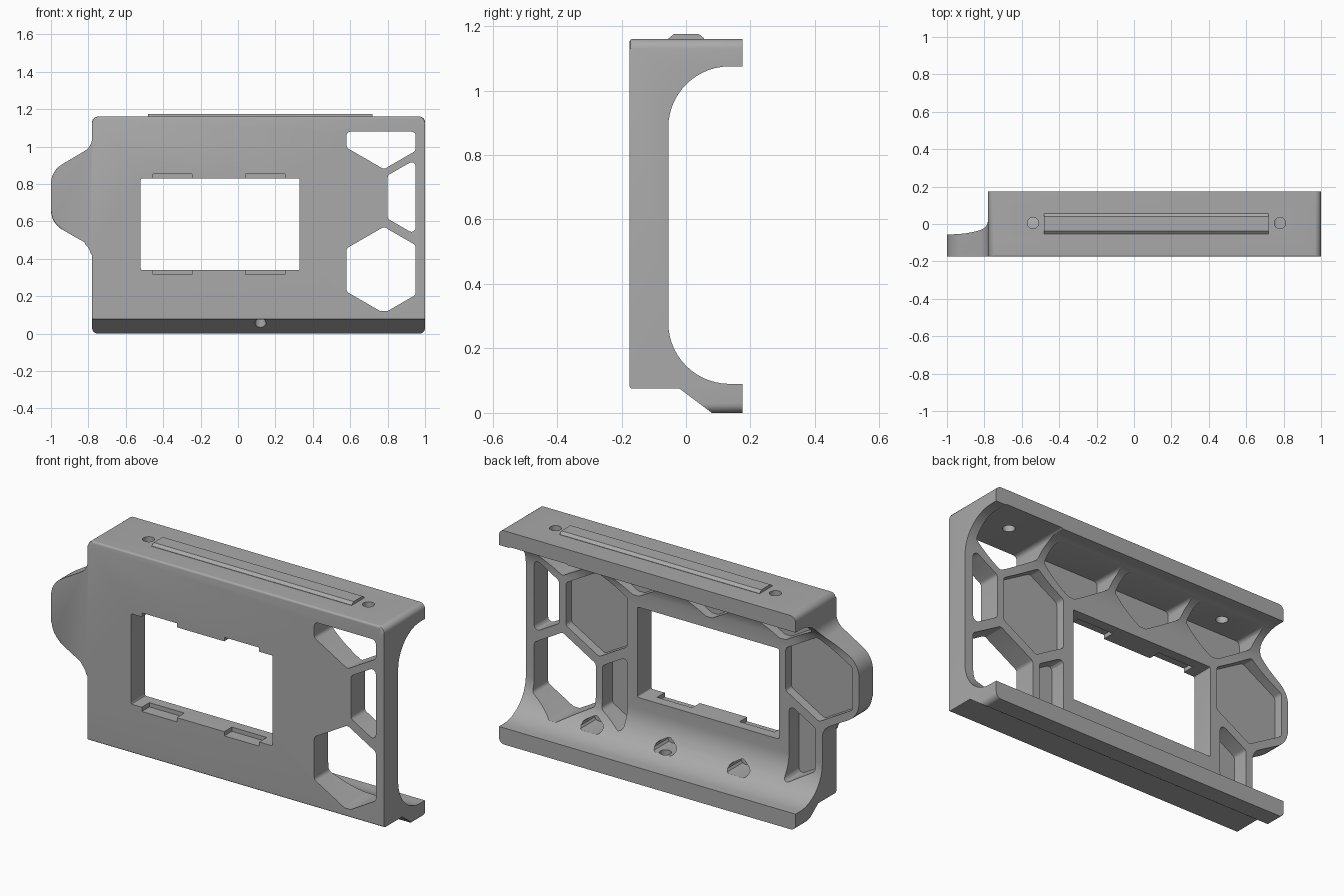
import bpy, bmesh, math
from mathutils import Vector

if "Cube" in bpy.data.objects:
    bpy.data.objects.remove(bpy.data.objects["Cube"], do_unlink=True)

grey = bpy.data.materials.new("plain grey")
grey.use_nodes = True
colour = (0.4, 0.4, 0.4, 1)
grey.diffuse_color = colour
grey.node_tree.nodes["Principled BSDF"].inputs["Base Color"].default_value = colour


def rounded(corners, steps=6):
    """Outline from (a, b, radius) corners, with each radius drawn as an arc."""
    out, n = [], len(corners)
    for i, (a, b, r) in enumerate(corners):
        p = Vector((a, b))
        if r == 0:
            out.append(p)
            continue
        u = (Vector(corners[i - 1][:2]) - p).normalized()
        v = (Vector(corners[(i + 1) % n][:2]) - p).normalized()
        half = u.angle(v) / 2
        centre = p + (u + v).normalized() * r / math.sin(half)
        start = (p + u * r / math.tan(half) - centre).normalized()
        end = (p + v * r / math.tan(half) - centre).normalized()
        out += [centre + start.slerp(end, k / steps) * r for k in range(steps + 1)]
    return out


def add_prism(bm, outline, lo, hi, axis):
    """Extrude an outline along an axis; returns the face at lo."""
    place = {"x": lambda p, t: (t, p[0], p[1]),
             "y": lambda p, t: (p[0], t, p[1]),
             "z": lambda p, t: (p[0], p[1], t)}[axis]
    ring0 = [bm.verts.new(place(p, lo)) for p in outline]
    ring1 = [bm.verts.new(place(p, hi)) for p in outline]
    n = len(outline)
    first = bm.faces.new(ring0)
    bm.faces.new(ring1[::-1])
    for i in range(n):
        j = (i + 1) % n
        bm.faces.new((ring0[j], ring0[i], ring1[i], ring1[j]))
    return first


def make(name, bm):
    bmesh.ops.recalc_face_normals(bm, faces=bm.faces[:])
    mesh = bpy.data.meshes.new(name)
    bm.to_mesh(mesh)
    bm.free()
    ob = bpy.data.objects.new(name, mesh)
    bpy.context.collection.objects.link(ob)
    return ob


def combine(target, bm, operation="DIFFERENCE"):
    """Boolean a helper solid into the target and discard the helper."""
    cutter = make("cutter", bm)
    cutter.hide_render = True
    mod = target.modifiers.new("cut", "BOOLEAN")
    mod.operation, mod.solver, mod.object = operation, "EXACT", cutter
    bpy.context.view_layer.objects.active = target
    bpy.ops.object.modifier_apply(modifier=mod.name)
    bpy.data.objects.remove(cutter, do_unlink=True)


def box(x0, x1, z0, z1, r=0.0):
    return rounded([(x0, z0, r), (x1, z0, r), (x1, z1, r), (x0, z1, r)], 3)


def cell(cx, cz, x0=-0.96, x1=0.95, z0=0.12, z1=1.07):
    """Pointed-top honeycomb cell clipped to a rectangle, corners rounded."""
    pts = [Vector((cx + 0.231 * math.sin(k * math.pi / 3),
                   cz + 0.231 * math.cos(k * math.pi / 3))) for k in range(6)]
    for i, limit, sign in ((0, x0, 1), (0, x1, -1), (1, z0, 1), (1, z1, -1)):
        kept = []
        for k, q in enumerate(pts):
            p = pts[k - 1]
            dp, dq = (p[i] - limit) * sign, (q[i] - limit) * sign
            if dp * dq < 0:
                kept.append(p.lerp(q, dp / (dp - dq)))
            if dq >= 0:
                kept.append(q)
        pts = kept
    return rounded([(p.x, p.y, 0.022) for p in pts], 4)


# Frame: C-shaped side section trimmed by the front outline
front, back = -0.175, 0.175
section = rounded([
    (front, 0.075, 0.01), (-0.02, 0.075, 0), (0.08, 0, 0), (back, 0, 0),
    (back, 0.09, 0), (-0.055, 0.09, 0.19), (-0.055, 1.075, 0.19),
    (back, 1.075, 0), (back, 1.16, 0), (front, 1.16, 0.01)], 14)
bm = bmesh.new()
add_prism(bm, section, -1.1, 1.1, "x")
frame = make("mounting_frame", bm)

outline = rounded([
    (-0.78, 0, 0.03), (1, 0, 0.03), (1, 1.16, 0.03), (-0.78, 1.16, 0.03),
    (-0.78, 1.0, 0.08), (-1, 0.87, 0.12), (-1, 0.59, 0.12), (-0.78, 0.465, 0.08)])
bm = bmesh.new()
face = add_prism(bm, outline, front, 0.3, "y")
bmesh.ops.bevel(bm, geom=face.edges[:], offset=0.008, segments=2,
                profile=0.5, affect="EDGES")
combine(frame, bm, "INTERSECT")

# Honeycomb: open cells on one end, closed pockets from the back elsewhere
rows = {"arch": -0.04, "low": 0.34, "mid": 0.73, "high": 1.11}
bm = bmesh.new()
for x, row in ((0.78, "low"), (1.0, "mid"), (0.78, "high")):
    add_prism(bm, cell(x, rows[row], z1=1.08), -0.4, 0.4, "y")
for x, limits in ((0.56, {"x0": 0.39}), (-0.76, {"x1": -0.58 + 0.02})):
    add_prism(bm, cell(x, rows["mid"], **limits), -0.105, 0.4, "y")
for x, limits in ((0.34, {"x0": 0.39}), (-0.54, {"x1": -0.58})):
    add_prism(bm, cell(x, rows["low"], **limits), -0.14, 0.4, "y")
for x in (0.34, -0.1, -0.54):
    add_prism(bm, cell(x, rows["high"], z0=0.89), -0.105, 0.4, "y")
for x in (0.56, 0.12, -0.32):
    add_prism(bm, cell(x, rows["arch"]), -0.105, 0.4, "y")
combine(frame, bm)

# Window with clip notches in its front edges
bm = bmesh.new()
add_prism(bm, box(-0.52, 0.33, 0.34, 0.83, 0.008), -0.4, 0.4, "y")
combine(frame, bm)
bm = bmesh.new()
for x in (-0.35, 0.145):
    add_prism(bm, box(x - 0.105, x + 0.105, 0.317, 0.852), -0.4, -0.11, "y")
combine(frame, bm)

# Screw holes: two in the top flange, one in the bottom
bm = bmesh.new()
for x, lo, hi in ((-0.54, 0.95, 1.3), (0.78, 0.95, 1.3), (0.12, -0.1, 0.25)):
    ring = [(x + 0.03 * math.cos(k * math.pi / 12),
             0.005 + 0.03 * math.sin(k * math.pi / 12)) for k in range(24)]
    add_prism(bm, ring, lo, hi, "z")
combine(frame, bm)

# Raised rail on the top flange
bm = bmesh.new()
add_prism(bm, [(-0.054, 1.155), (0.056, 1.155), (0.056, 1.162),
               (0.04, 1.175), (-0.038, 1.175), (-0.054, 1.162)], -0.48, 0.72, "x")
rail = make("top_rail", bm)

for ob in (frame, rail):
    ob.data.materials.clear()
    ob.data.materials.append(grey)
    for poly in ob.data.polygons:
        poly.material_index = 0
    bpy.ops.object.select_all(action="DESELECT")
    ob.select_set(True)
    bpy.context.view_layer.objects.active = ob
    bpy.ops.object.shade_smooth_by_angle(angle=math.radians(30))
